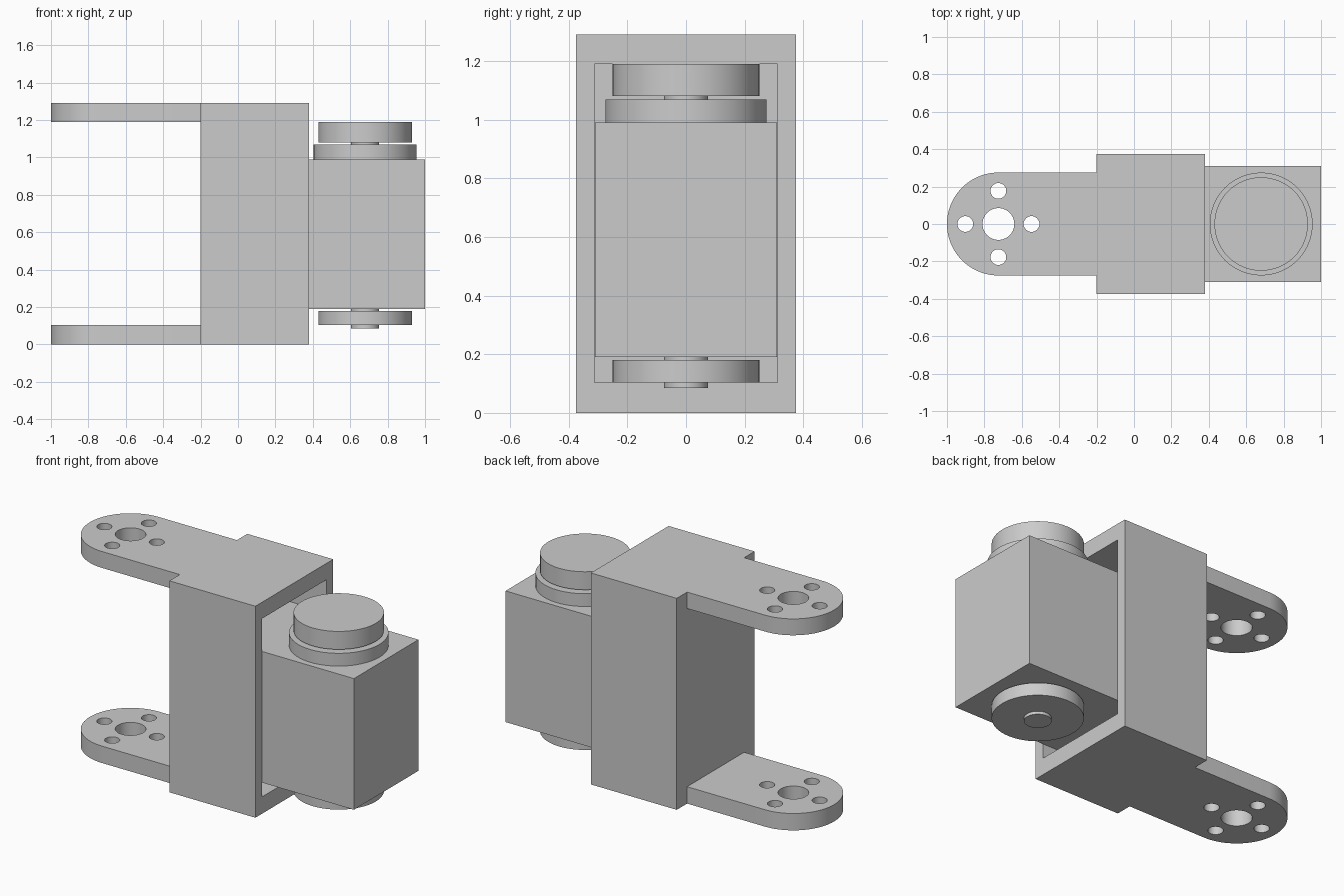
import bpy, bmesh, math

cube = bpy.data.objects.get("Cube")
if cube:
    bpy.data.objects.remove(cube, do_unlink=True)

GREY = (0.6, 0.6, 0.6, 1.0)
mat = bpy.data.materials.new("light grey")
mat.use_nodes = True
mat.diffuse_color = GREY
mat.node_tree.nodes["Principled BSDF"].inputs["Base Color"].default_value = GREY


def prism(name, outline, z0, z1):
    """Extrude a counter-clockwise xy outline from z0 to z1."""
    bm = bmesh.new()
    face = bm.faces.new([bm.verts.new((x, y, z0)) for x, y in outline])
    top = bmesh.ops.extrude_face_region(bm, geom=[face])["geom"]
    bmesh.ops.translate(bm, vec=(0, 0, z1 - z0),
                        verts=[v for v in top if isinstance(v, bmesh.types.BMVert)])
    bmesh.ops.recalc_face_normals(bm, faces=bm.faces)
    mesh = bpy.data.meshes.new(name)
    bm.to_mesh(mesh)
    bm.free()
    mesh.materials.append(mat)
    ob = bpy.data.objects.new(name, mesh)
    bpy.context.collection.objects.link(ob)
    return ob


def arc(cx, cy, r, a0, a1, n):
    return [(cx + r * math.cos(a0 + (a1 - a0) * i / n),
             cy + r * math.sin(a0 + (a1 - a0) * i / n)) for i in range(n + 1)]


def box(name, x0, x1, half_y, z0, z1):
    return prism(name, [(x0, -half_y), (x1, -half_y), (x1, half_y), (x0, half_y)], z0, z1)


def disc(name, x, y, r, z0, z1, n=64):
    return prism(name, arc(x, y, r, 0, math.tau, n)[:-1], z0, z1)


def activate(ob):
    bpy.ops.object.select_all(action='DESELECT')
    ob.select_set(True)
    bpy.context.view_layer.objects.active = ob


def cut(ob, cutter):
    """Subtract the cutter and discard it."""
    cutter.hide_render = True
    mod = ob.modifiers.new("cut", 'BOOLEAN')
    mod.operation = 'DIFFERENCE'
    mod.solver = 'EXACT'
    mod.object = cutter
    activate(ob)
    bpy.ops.object.modifier_apply(modifier=mod.name)
    bpy.data.objects.remove(cutter, do_unlink=True)


def smooth(ob):
    activate(ob)
    bpy.ops.object.shade_smooth_by_angle(angle=math.radians(30))


# Housing frame with a pocket open towards +x
frame = box("housing_frame", -0.2, 0.38, 0.375, 0, 1.29)
cut(frame, box("pocket_cutter", -0.1, 0.6, 0.312, 0.103, 1.19))

# Two rounded bracket arms with a centre hole and four bolt holes
ARM_X, ARM_R = -0.725, 0.275
outline = [(-0.2, -ARM_R), (-0.2, ARM_R)] + arc(ARM_X, 0, ARM_R, math.pi / 2, 1.5 * math.pi, 40)
holes = [(0, 0, 0.085)] + [(0.177 * math.cos(k * math.pi / 2),
                            0.177 * math.sin(k * math.pi / 2), 0.042) for k in range(4)]
for name, z0, z1 in (("lower_arm", 0, 0.103), ("upper_arm", 1.19, 1.29)):
    arm = prism(name, outline, z0, z1)
    for dx, dy, r in holes:
        cut(arm, disc("hole_cutter", ARM_X + dx, dy, r, z0 - 0.1, z1 + 0.1, 40))
    smooth(arm)

# Motor body seated in the pocket
box("motor_body", -0.1, 1.0, 0.311, 0.19, 0.99)

# Round horns and shafts above and below the body
for name, r, z0, z1 in (("upper_collar", 0.275, 0.99, 1.068),
                        ("upper_shaft", 0.075, 1.06, 1.085),
                        ("upper_horn", 0.25, 1.08, 1.19),
                        ("lower_horn", 0.25, 0.103, 0.18),
                        ("lower_shaft", 0.075, 0.085, 0.19)):
    smooth(disc(name, 0.68, 0, r, z0, z1))
